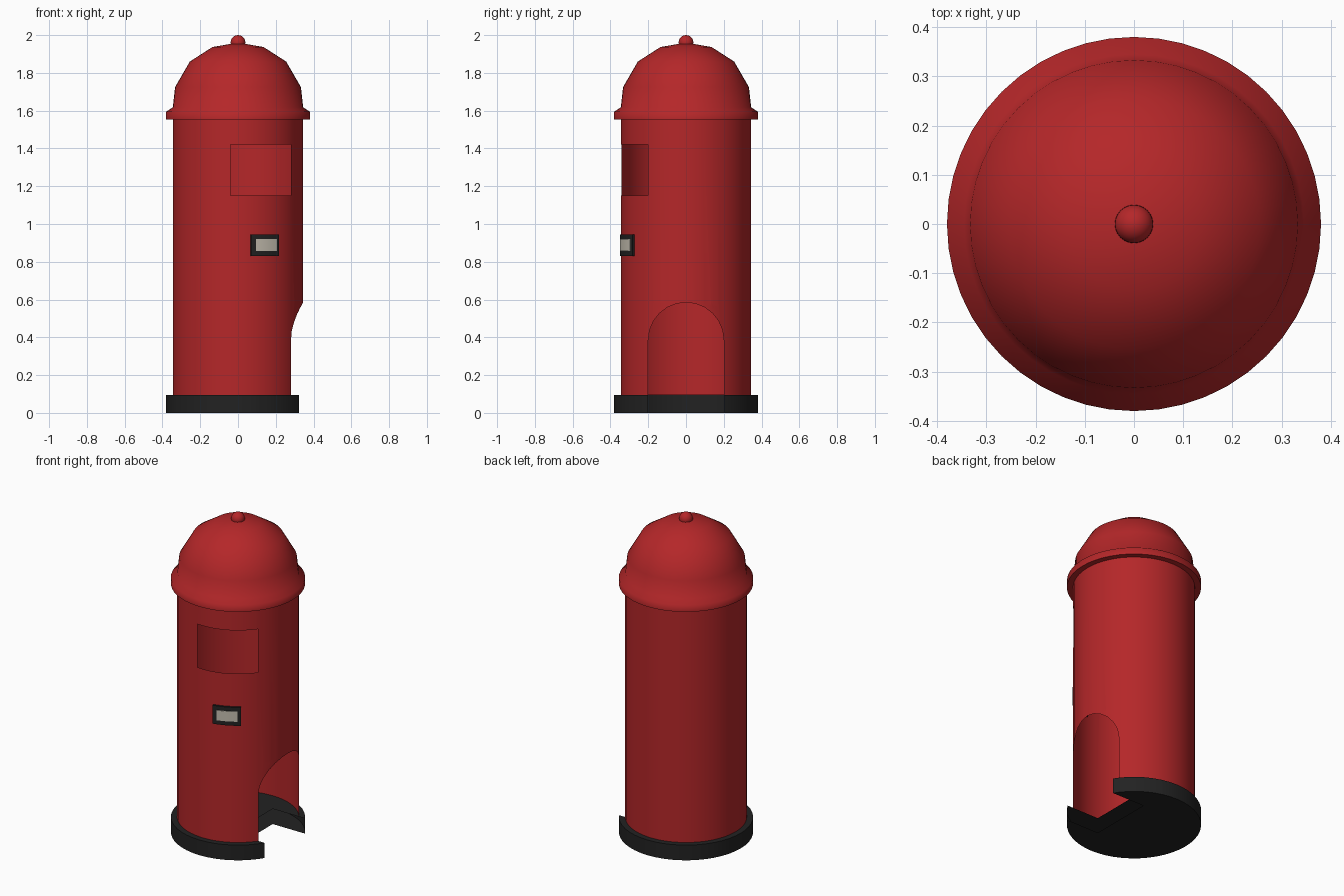
import bpy, bmesh, math
from mathutils import Vector

if "Cube" in bpy.data.objects:
    bpy.data.objects.remove(bpy.data.objects["Cube"])

SEG = 48


def material(name, rgb):
    m = bpy.data.materials.new(name)
    m.diffuse_color = (*rgb, 1)
    m.use_nodes = True
    m.node_tree.nodes["Principled BSDF"].inputs["Base Color"].default_value = m.diffuse_color
    return m


RED = material("post red", (0.46, 0.020, 0.022))
BLACK = material("soft black", (0.016, 0.016, 0.016))
CREAM = material("label cream", (0.55, 0.51, 0.43))


def finish(bm, name, mat, angle=40):
    me = bpy.data.meshes.new(name)
    bm.to_mesh(me)
    bm.free()
    ob = bpy.data.objects.new(name, me)
    bpy.context.collection.objects.link(ob)
    me.materials.append(mat)
    bpy.ops.object.select_all(action='DESELECT')
    ob.select_set(True)
    bpy.context.view_layer.objects.active = ob
    bpy.ops.object.shade_smooth_by_angle(angle=math.radians(angle))
    return ob


def lathe(profile):
    """Revolve (radius, z) points about the z axis."""
    bm = bmesh.new()
    rings = []
    for r, z in profile:
        if r == 0:
            rings.append([bm.verts.new((0, 0, z))] * SEG)
        else:
            rings.append([bm.verts.new((r * math.cos(2 * math.pi * i / SEG),
                                        r * math.sin(2 * math.pi * i / SEG), z))
                          for i in range(SEG)])
    for a, b in zip(rings, rings[1:]):
        for i in range(SEG):
            j = (i + 1) % SEG
            loop = list(dict.fromkeys((a[i], a[j], b[j], b[i])))
            bm.faces.new(loop)
    return bm


def cut(bm, co, no, test=lambda c: True):
    """Slice the faces that pass the test along a plane."""
    faces = [f for f in bm.faces if test(f.calc_center_median())]
    geom = set(faces)
    for f in faces:
        geom.update(f.edges)
        geom.update(f.verts)
    bmesh.ops.bisect_plane(bm, geom=list(geom), plane_co=co, plane_no=no, dist=1e-5)


def remove(bm, test):
    doomed = [f for f in bm.faces if test(f.calc_center_median())]
    bmesh.ops.delete(bm, geom=doomed, context='FACES')


def heading(c):
    """Angle round from the front (-y) towards the right (+x)."""
    return math.atan2(c.x, -c.y)


HALF, BACK, SPRING = 0.20, 0.10, 0.385   # arched opening on the right side

# Base: thin plinth with a notch below the arch
bm = lathe([(0, 0), (0.38, 0), (0.38, 0.095), (0, 0.095)])
for y in (-HALF, HALF):
    cut(bm, (0, y, 0), (0, 1, 0))
cut(bm, (BACK, 0, 0), (1, 0, 0))
remove(bm, lambda c: c.x > BACK and abs(c.y) < HALF)
finish(bm, "base", BLACK)

# Body: hollow tube
bm = lathe([(0.345, 0.095), (0.345, 1.56)])

# Arched opening on the right
right = lambda c: c.x > BACK
for y in (-HALF, HALF):
    cut(bm, (0, y, 0), (0, 1, 0), right)
for z in (SPRING, SPRING + HALF):
    cut(bm, (0, 0, z), (0, 0, 1), right)
N = 12
planes = []
for k in range(N):
    t = math.pi * (k + 0.5) / N
    n = Vector((0, math.cos(t), math.sin(t)))
    p = Vector((0, 0, SPRING)) + n * HALF * math.cos(math.pi / N / 2)
    planes.append((p, n))
crown = lambda c: c.x > BACK and abs(c.y) < HALF and SPRING < c.z < SPRING + HALF
for p, n in planes:
    cut(bm, p, n, crown)
remove(bm, lambda c: c.x > BACK and abs(c.y) < HALF
       and all((c - p).dot(n) < 0 for p, n in planes))

# Wide posting opening at the front right
A0, A1 = math.radians(-6.7), math.radians(54.3)
front = lambda c: c.y < 0 and c.z > 0.3
for z in (1.15, 1.42):
    cut(bm, (0, 0, z), (0, 0, 1), lambda c: A0 - 0.2 < heading(c) < A1 + 0.2)
for a in (A0, A1):
    cut(bm, (0, 0, 0), (math.cos(a), math.sin(a), 0),
        lambda c: front(c) and 1.15 < c.z < 1.42)
remove(bm, lambda c: A0 < heading(c) < A1 and 1.15 < c.z < 1.42)

# The tube faces inwards, as its dark outside and bright inside show
bmesh.ops.reverse_faces(bm, faces=bm.faces[:])
finish(bm, "body", RED)

# Domed cap with rim
finish(lathe([(0, 1.553), (0.38, 1.553), (0.38, 1.595), (0.345, 1.618),
              (0.333, 1.725), (0.255, 1.86), (0.135, 1.937), (0.03, 1.955),
              (0, 1.955)]), "domed_cap", RED, 65)

# Knob on top
bm = bmesh.new()
bmesh.ops.create_uvsphere(bm, u_segments=24, v_segments=14, radius=0.039)
bmesh.ops.translate(bm, verts=bm.verts[:], vec=(0, 0, 1.961))
finish(bm, "top_knob", RED, 60)


def curved_plate(name, mat, a0, a1, z0, z1, r0, r1, n=6):
    """Plate that follows the curve of the body."""
    bm = bmesh.new()
    cols = []
    for i in range(n + 1):
        a = math.radians(a0 + (a1 - a0) * i / n)
        cols.append([bm.verts.new((r * math.sin(a), -r * math.cos(a), z))
                     for r, z in ((r0, z0), (r1, z0), (r1, z1), (r0, z1))])
    for a, b in zip(cols, cols[1:]):
        for i in range(4):
            j = (i + 1) % 4
            bm.faces.new((a[i], b[i], b[j], a[j]))
    bm.faces.new(cols[0])
    bm.faces.new(cols[-1][::-1])
    bmesh.ops.recalc_face_normals(bm, faces=bm.faces[:])
    finish(bm, name, mat)


# Collection label and its frame
curved_plate("label_frame", BLACK, 11.2, 37.7, 0.83, 0.945, 0.335, 0.357)
curved_plate("label_card", CREAM, 15.3, 34.7, 0.857, 0.92, 0.353, 0.361)
